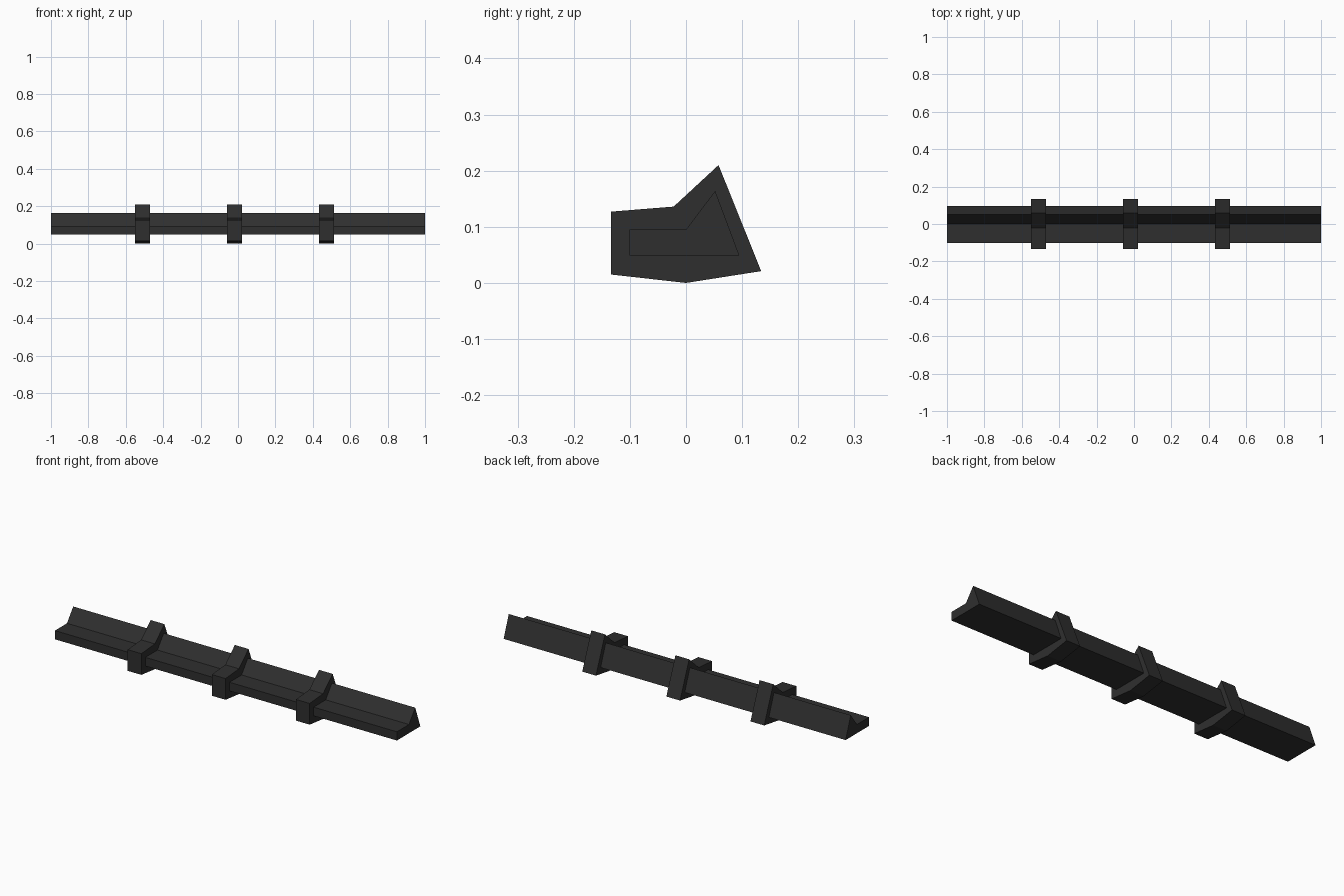
import bpy, bmesh

if "Cube" in bpy.data.objects:
    bpy.data.objects.remove(bpy.data.objects["Cube"])

mat = bpy.data.materials.new("dark grey")
mat.diffuse_color = (0.028, 0.028, 0.028, 1)
mat.use_nodes = True
mat.node_tree.nodes["Principled BSDF"].inputs["Base Color"].default_value = mat.diffuse_color


def extrude_profile(name, profile, x0, x1):
    """Solid prism of a (y, z) profile from x0 to x1."""
    bm = bmesh.new()
    face = bm.faces.new([bm.verts.new((x0, y, z)) for y, z in profile])
    ext = bmesh.ops.extrude_face_region(bm, geom=[face], use_keep_orig=True)
    verts = [g for g in ext["geom"] if isinstance(g, bmesh.types.BMVert)]
    bmesh.ops.translate(bm, verts=verts, vec=(x1 - x0, 0, 0))
    bmesh.ops.recalc_face_normals(bm, faces=bm.faces)
    mesh = bpy.data.meshes.new(name)
    bm.to_mesh(mesh)
    bm.free()
    mesh.materials.append(mat)
    obj = bpy.data.objects.new(name, mesh)
    bpy.context.collection.objects.link(obj)
    return obj


# Long kerb-like rail with a raised wedge at the back
rail = [(-0.101, 0.049), (0.095, 0.049), (0.052, 0.164), (0.0, 0.095), (-0.101, 0.095)]
extrude_profile("rail", rail, -1.0, 1.0)

# Three thicker collars wrapped around the rail
collar = [(-0.134, 0.015), (0.0, 0.0), (0.134, 0.021), (0.058, 0.21),
          (-0.022, 0.136), (-0.134, 0.127)]
for i in range(3):
    x = -0.511 + 0.492 * i
    extrude_profile(f"collar_{i + 1}", collar, x - 0.04, x + 0.04)
